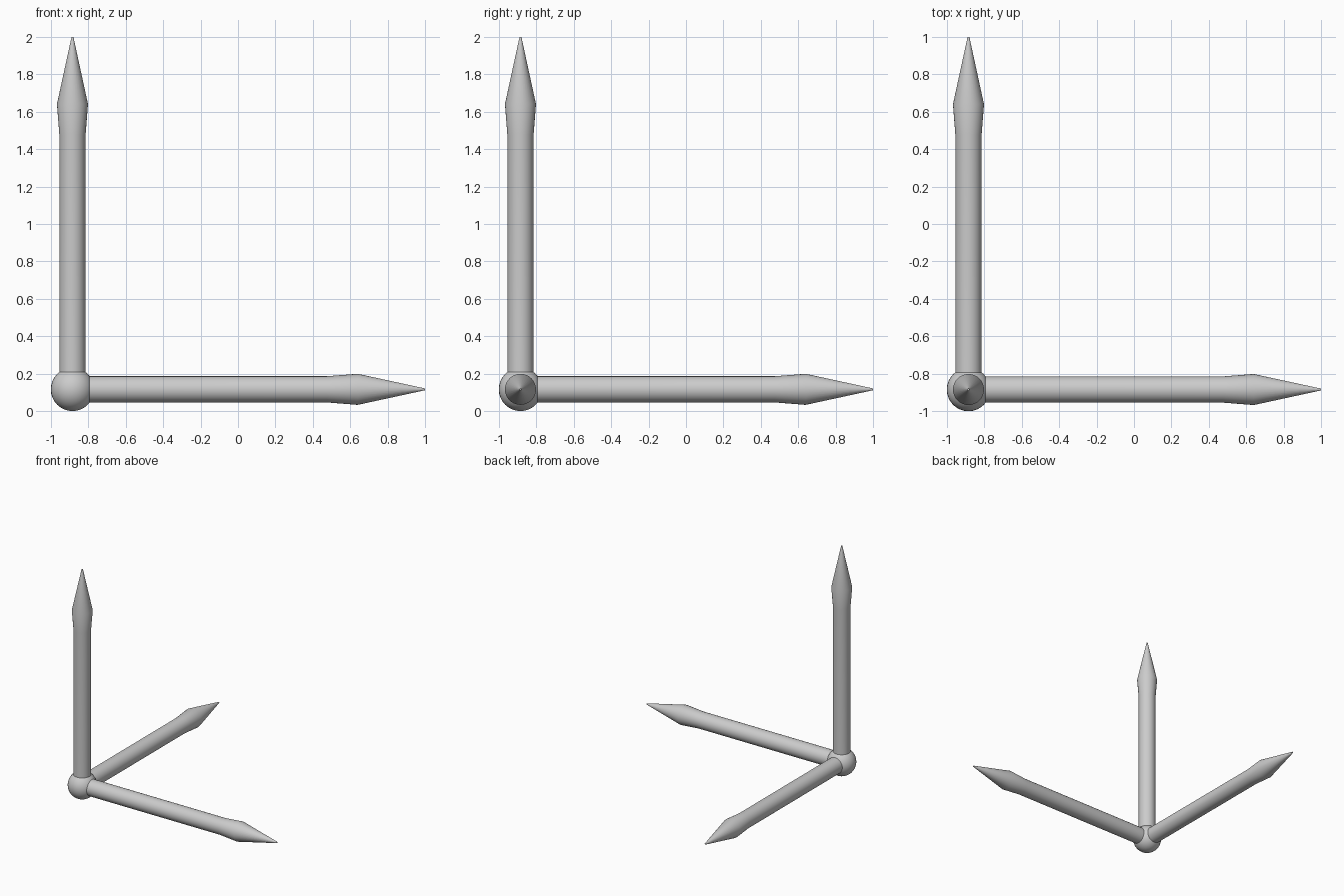
import bpy, bmesh, math
from mathutils import Vector

if "Cube" in bpy.data.objects:
    bpy.data.objects.remove(bpy.data.objects["Cube"])

ORIGIN = Vector((-0.885, -0.885, 0.116))
SIDES = 32
# (radius, distance from the origin) along one arrow
PROFILE = [(0.07, 0.04), (0.07, 1.36), (0.083, 1.525), (0.005, 1.884)]


def finish(bm, name):
    bmesh.ops.recalc_face_normals(bm, faces=bm.faces)
    mesh = bpy.data.meshes.new(name)
    bm.to_mesh(mesh)
    bm.free()
    obj = bpy.data.objects.new(name, mesh)
    bpy.context.collection.objects.link(obj)
    obj.location = ORIGIN
    for o in bpy.context.selected_objects:
        o.select_set(False)
    obj.select_set(True)
    bpy.context.view_layer.objects.active = obj
    bpy.ops.object.shade_smooth_by_angle(angle=math.radians(30))
    return obj


def arrow(name, direction):
    bm = bmesh.new()
    rings = []
    for r, z in PROFILE:
        rings.append([bm.verts.new((r * math.cos(2 * math.pi * i / SIDES),
                                    r * math.sin(2 * math.pi * i / SIDES), z))
                      for i in range(SIDES)])
    for a, b in zip(rings, rings[1:]):
        for i in range(SIDES):
            j = (i + 1) % SIDES
            bm.faces.new((a[i], a[j], b[j], b[i]))
    bm.faces.new(rings[0])
    bm.faces.new(rings[-1])
    obj = finish(bm, name)
    obj.rotation_euler = Vector(direction).to_track_quat('Z', 'Y').to_euler()


# Three arrows along the axes
arrow("x_arrow", (1, 0, 0))
arrow("y_arrow", (0, 1, 0))
arrow("z_arrow", (0, 0, 1))

# Ball at the corner where the arrows meet
ball = bmesh.new()
bmesh.ops.create_uvsphere(ball, u_segments=32, v_segments=16, radius=0.116)
finish(ball, "corner_ball")
